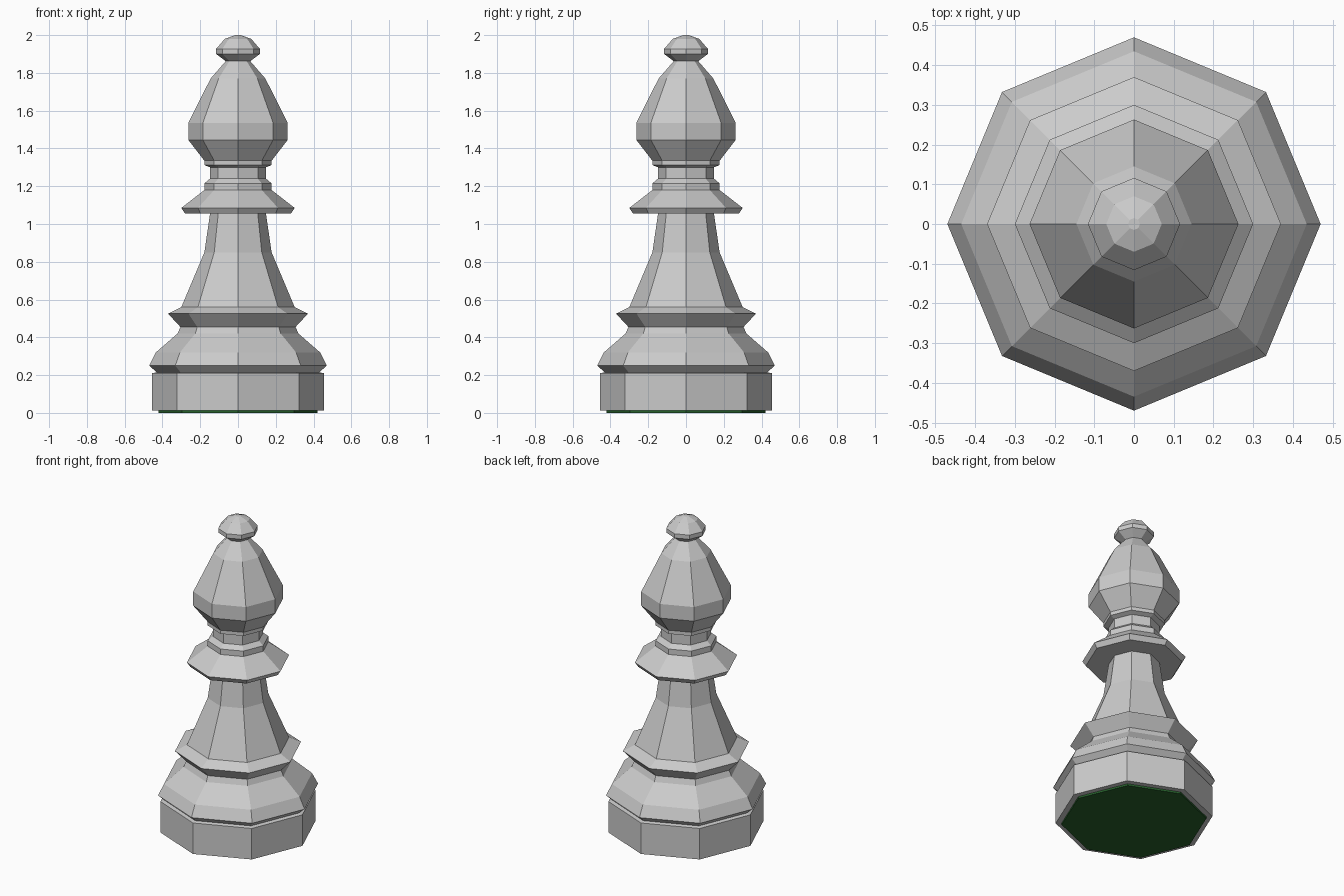
import bpy, bmesh, math

if "Cube" in bpy.data.objects:
    bpy.data.objects.remove(bpy.data.objects["Cube"])

SIDES = 8


def lathe(name, profile, cap_bottom=False, cap_top=False):
    """Turn a list of (radius, height) points into an eight-sided part."""
    bm = bmesh.new()
    rings = []
    for r, z in profile:
        rings.append([bm.verts.new((r * math.cos(math.tau * i / SIDES),
                                    r * math.sin(math.tau * i / SIDES), z))
                      for i in range(SIDES)])
    for low, high in zip(rings, rings[1:]):
        for i in range(SIDES):
            j = (i + 1) % SIDES
            bm.faces.new((low[i], low[j], high[j], high[i]))
    if cap_bottom:
        bm.faces.new(rings[0][::-1])
    if cap_top:
        bm.faces.new(rings[-1])
    mesh = bpy.data.meshes.new(name)
    bm.to_mesh(mesh)
    bm.free()
    obj = bpy.data.objects.new(name, mesh)
    bpy.context.collection.objects.link(obj)
    return obj


# Green felt pad under the base
felt = lathe("felt_pad", [(0.42, 0.0), (0.42, 0.012)], cap_bottom=True)
green = bpy.data.materials.new("green_felt")
green.diffuse_color = (0.02, 0.12, 0.025, 1)
green.use_nodes = True
green.node_tree.nodes["Principled BSDF"].inputs["Base Color"].default_value = green.diffuse_color
felt.data.materials.append(green)

# Plinth block
lathe("plinth", [(0.455, 0.012), (0.455, 0.21), (0.43, 0.215)], cap_bottom=True)

# Flared foot with its upper rim
lathe("foot", [(0.43, 0.215), (0.47, 0.25), (0.435, 0.32), (0.32, 0.42),
               (0.305, 0.455), (0.37, 0.525), (0.30, 0.56)])

# Tapering stem
lathe("stem", [(0.30, 0.56), (0.178, 0.85), (0.148, 1.055)])

# Wide collar and neck rings
lathe("collar", [(0.148, 1.055), (0.28, 1.055), (0.30, 1.085), (0.178, 1.18),
                 (0.178, 1.215), (0.148, 1.24)])
lathe("neck", [(0.148, 1.24), (0.148, 1.30), (0.178, 1.312), (0.178, 1.335)])

# Teardrop head
lathe("head", [(0.178, 1.335), (0.263, 1.445), (0.263, 1.535),
               (0.145, 1.77), (0.065, 1.862)])

# Finial knob
lathe("finial", [(0.065, 1.862), (0.116, 1.90), (0.116, 1.927),
                 (0.07, 1.98), (0.015, 2.0)], cap_top=True)
